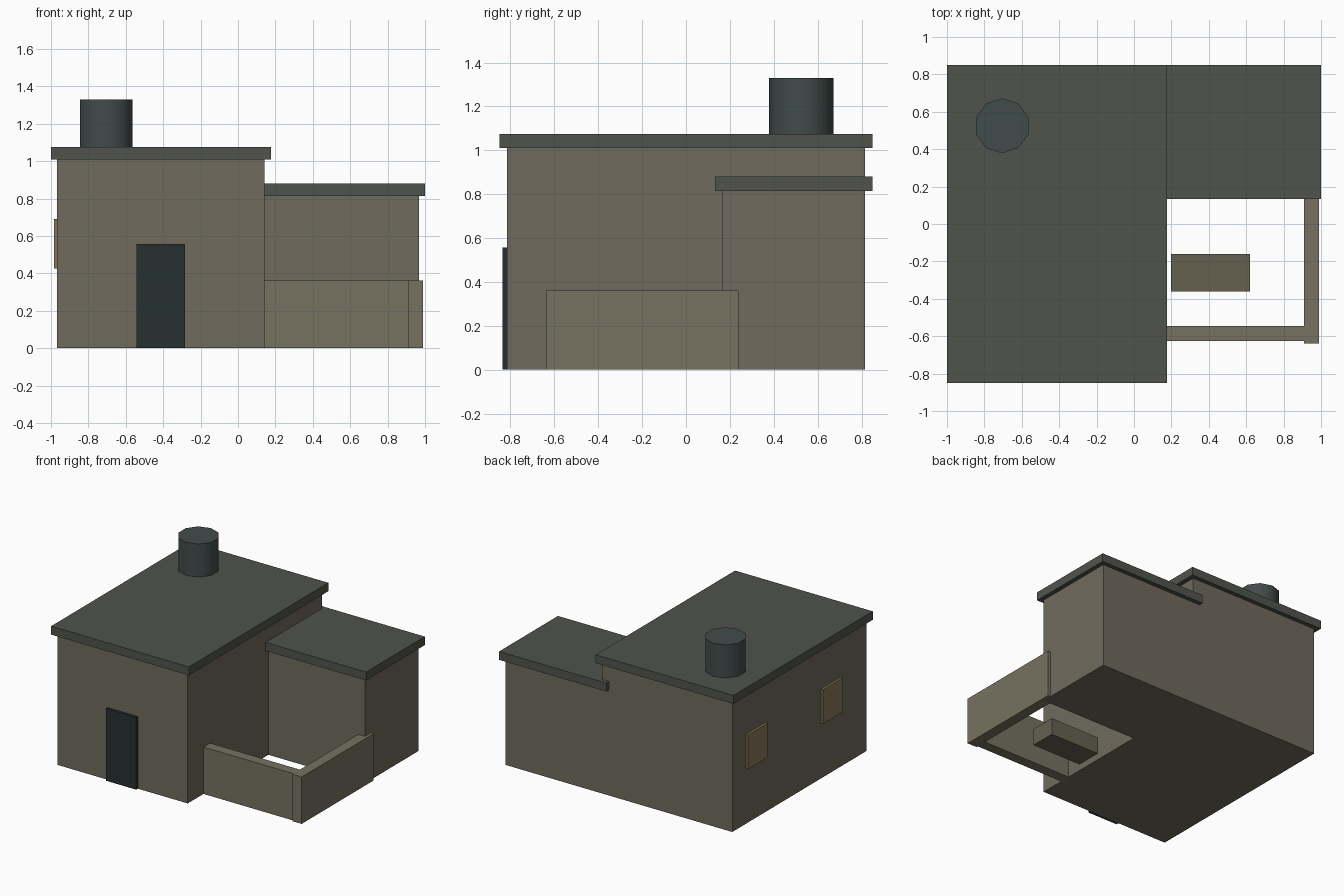
import bpy
import bmesh

if "Cube" in bpy.data.objects:
    bpy.data.objects.remove(bpy.data.objects["Cube"])


def material(name, rgb):
    m = bpy.data.materials.new(name)
    m.diffuse_color = (*rgb, 1)
    m.use_nodes = True
    m.node_tree.nodes["Principled BSDF"].inputs["Base Color"].default_value = m.diffuse_color
    return m


PLASTER = material("plaster", (0.16, 0.145, 0.11))
ROOF = material("roof", (0.08, 0.088, 0.072))
YARD = material("yard_stone", (0.18, 0.17, 0.12))
DOOR = material("dark_door", (0.02, 0.03, 0.03))
PANE = material("warm_pane", (0.24, 0.18, 0.09))
METAL = material("chimney_metal", (0.055, 0.072, 0.07))
BENCH = material("bench_stone", (0.13, 0.12, 0.08))


def box(name, x, y, z, mat):
    """Box spanning the given (min, max) ranges."""
    bm = bmesh.new()
    bmesh.ops.create_cube(bm, size=1)
    for v in bm.verts:
        for i, r in enumerate((x, y, z)):
            v.co[i] = r[1] if v.co[i] > 0 else r[0]
    mesh = bpy.data.meshes.new(name)
    bm.to_mesh(mesh)
    bm.free()
    mesh.materials.append(mat)
    ob = bpy.data.objects.new(name, mesh)
    bpy.context.collection.objects.link(ob)
    return ob


def roofed_block(name, x, y, height):
    """Wall block with an overhanging flat roof slab."""
    o, t = 0.033, 0.065
    box(name + "_walls", x, y, (0, height), PLASTER)
    box(name + "_roof", (x[0] - o, x[1] + o), (y[0] - o, y[1] + o),
        (height, height + t), ROOF)


# Main house and lower side wing
roofed_block("house", (-0.967, 0.143), (-0.817, 0.817), 1.01)
roofed_block("wing", (0.118, 0.967), (0.166, 0.817), 0.815)

# Front door
box("door", (-0.543, -0.283), (-0.837, -0.80), (0, 0.557), DOOR)

# Windows on the left wall
for i, cy in enumerate((0.53, -0.385)):
    box(f"window_{i + 1}", (-0.985, -0.95), (cy - 0.12, cy + 0.12), (0.425, 0.69), PANE)

# Courtyard walls and bench
box("yard_front_wall", (0.13, 0.95), (-0.625, -0.545), (0, 0.362), YARD)
box("yard_side_wall", (0.91, 0.99), (-0.638, 0.24), (0, 0.362), YARD)
box("bench", (0.198, 0.62), (-0.36, -0.16), (0, 0.13), BENCH)

# Ten-sided chimney, smooth round the side
bpy.ops.mesh.primitive_cylinder_add(vertices=10, radius=0.147, depth=0.27,
                                    location=(-0.705, 0.525, 1.195))
chimney = bpy.context.object
chimney.name = "chimney"
chimney.data.materials.append(METAL)
bpy.ops.object.shade_smooth_by_angle(angle=0.8)
